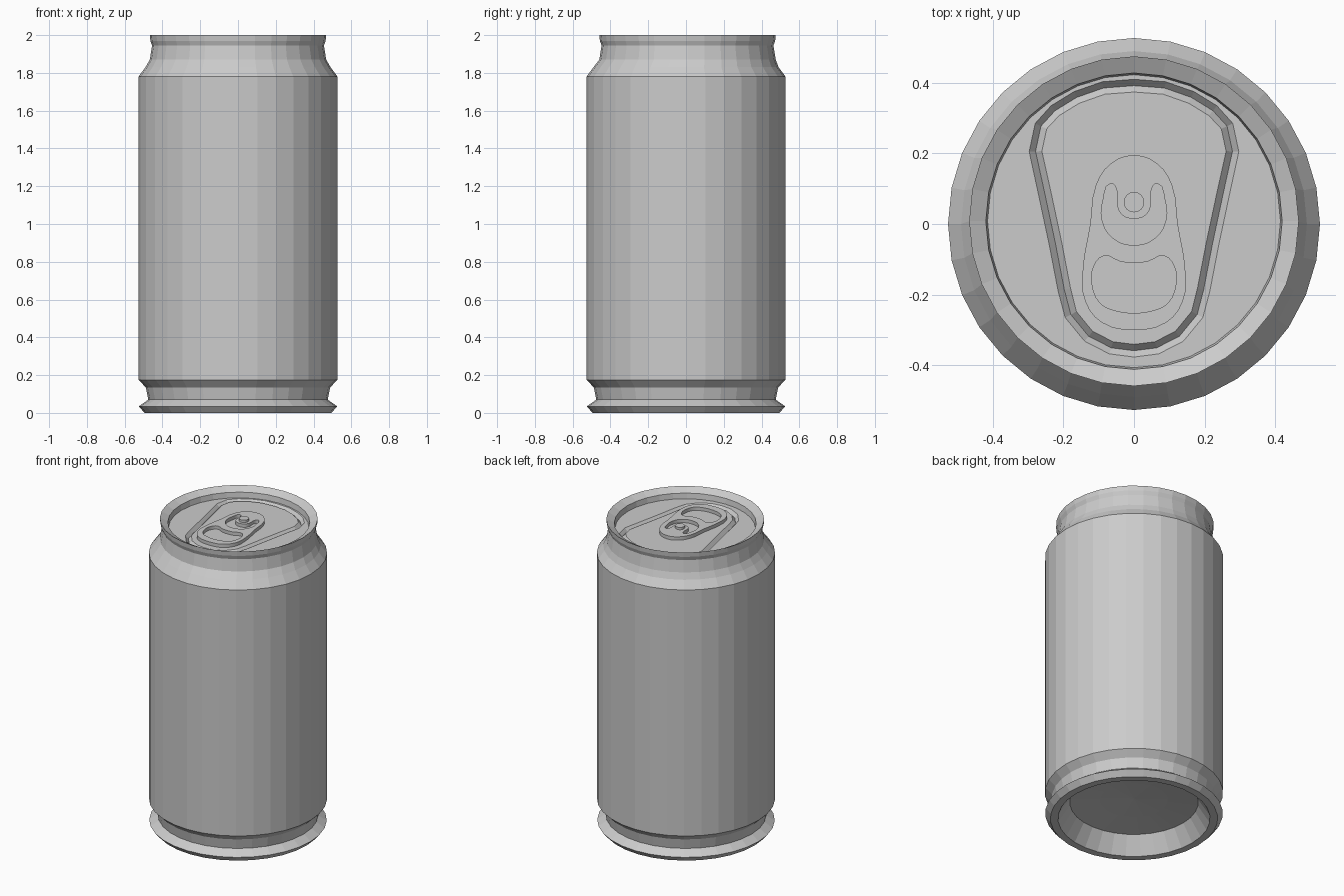
import bpy, bmesh, math
from mathutils import Vector

if "Cube" in bpy.data.objects:
    bpy.data.objects.remove(bpy.data.objects["Cube"])

SEG = 32
LID_Z = 1.94
LID_R = 0.415
TOP_DY = 0.008     # the top end sits very slightly off centre

metal = bpy.data.materials.new("bare_metal_grey")
metal.diffuse_color = (0.6, 0.6, 0.6, 1)
metal.use_nodes = True
metal.node_tree.nodes["Principled BSDF"].inputs["Base Color"].default_value = metal.diffuse_color


def finish(name, bm):
    me = bpy.data.meshes.new(name)
    bm.to_mesh(me)
    bm.free()
    me.materials.append(metal)
    ob = bpy.data.objects.new(name, me)
    bpy.context.collection.objects.link(ob)
    return ob


def ring(bm, r, z, dy=0.0, n=SEG, cy=0.0):
    return [bm.verts.new((r * math.cos(2 * math.pi * i / n),
                          r * math.sin(2 * math.pi * i / n) + dy + cy, z)) for i in range(n)]


def bridge(bm, a, b):
    n = len(a)
    for i in range(n):
        j = (i + 1) % n
        bm.faces.new((a[i], a[j], b[j], b[i]))


def mirrored(half):
    """Close a half outline that starts and ends on x = 0."""
    return half + [(-x, y) for x, y in reversed(half[1:-1])]


# Can body: one lathed profile from under the base, up the wall, over the rim to the lid
profile = [(0.20, 0.125), (0.38, 0.11), (0.45, 0.0), (0.495, 0.0), (0.525, 0.035),
           (0.475, 0.07), (0.488, 0.135), (0.527, 0.175), (0.527, 1.78),
           (0.49, 1.83), (0.467, 1.87), (0.455, 1.945), (0.464, 1.97),
           (0.467, 2.0), (0.42, 1.975), (LID_R, LID_Z)]
bm = bmesh.new()
rings = [ring(bm, r, z, TOP_DY if z > 1.86 else 0) for r, z in profile]
for a, b in zip(rings, rings[1:]):
    bridge(bm, a, b)
tip = bm.verts.new((0, 0, 0.135))
for i in range(SEG):
    bm.faces.new((tip, rings[0][(i + 1) % SEG], rings[0][i]))
finish("can_body", bm)

# Lid: flat disc with a V groove following a teardrop outline
half = [(0, 0.41), (0.09, 0.403), (0.17, 0.375), (0.235, 0.335), (0.28, 0.285),
        (0.297, 0.205), (0.272, 0.09), (0.24, -0.06), (0.215, -0.19), (0.195, -0.265),
        (0.14, -0.332), (0.07, -0.368), (0, -0.377)]
outline = [Vector(p) for p in reversed(mirrored(half))]   # counter-clockwise


def inset(d):
    out = []
    for i, p in enumerate(outline):
        t = (outline[(i + 1) % len(outline)] - outline[i - 1]).normalized()
        out.append(p + d * Vector((-t.y, t.x)))
    return out


bm = bmesh.new()
rim = ring(bm, LID_R, LID_Z, TOP_DY)
loops = [[bm.verts.new((p.x, p.y, z)) for p in inset(d)]
         for d, z in ((0, LID_Z), (0.018, LID_Z - 0.02), (0.036, LID_Z))]
edges = [bm.edges.new((lp[i], lp[(i + 1) % len(lp)])) for lp in (rim, loops[0]) for i in range(len(lp))]
bmesh.ops.triangle_fill(bm, edges=edges, use_beauty=True)
bridge(bm, loops[0], loops[1])
bridge(bm, loops[1], loops[2])
bm.faces.new(loops[2])
bm.normal_update()
for f in bm.faces:
    if f.normal.z < 0:
        f.normal_flip()
finish("lid", bm)

# Pull tab: flat plate with a C-shaped slot around the rivet and a finger hole
tab_edge = [(0, 0.195), (0.065, 0.172), (0.108, 0.11), (0.124, 0), (0.146, -0.14),
            (0.138, -0.22), (0.09, -0.28), (0, -0.3)]
slot = [(0, -0.06), (0.06, -0.04), (0.09, 0.01), (0.087, 0.07), (0.066, 0.115),
        (0.05, 0.1), (0.047, 0.05), (0.033, 0.025), (0, 0.015)]
finger_hole = [(0, -0.11), (0.04, -0.106), (0.085, -0.09), (0.114, -0.12), (0.119, -0.17),
               (0.095, -0.225), (0.05, -0.246), (0, -0.252)]
cu = bpy.data.curves.new("pull_tab", 'CURVE')
cu.dimensions = '2D'
cu.fill_mode = 'BOTH'
cu.extrude = 0.011
cu.resolution_u = 3
for shape in (tab_edge, slot, finger_hole):
    pts = mirrored(shape)
    sp = cu.splines.new('BEZIER')
    sp.bezier_points.add(len(pts) - 1)
    for bp, (x, y) in zip(sp.bezier_points, pts):
        bp.co = (x, y, 0)
        bp.handle_left_type = bp.handle_right_type = 'AUTO'
    sp.use_cyclic_u = True
cu.materials.append(metal)
tab = bpy.data.objects.new("pull_tab", cu)
tab.location.z = LID_Z + 0.014
bpy.context.collection.objects.link(tab)
bpy.context.view_layer.objects.active = tab
tab.select_set(True)
bpy.ops.object.convert(target='MESH')

# Rivet holding the tab
bm = bmesh.new()
low = ring(bm, 0.029, LID_Z, 0, 16, 0.062)
high = ring(bm, 0.029, LID_Z + 0.04, 0, 16, 0.062)
bridge(bm, low, high)
bm.faces.new(high)
finish("rivet", bm)
